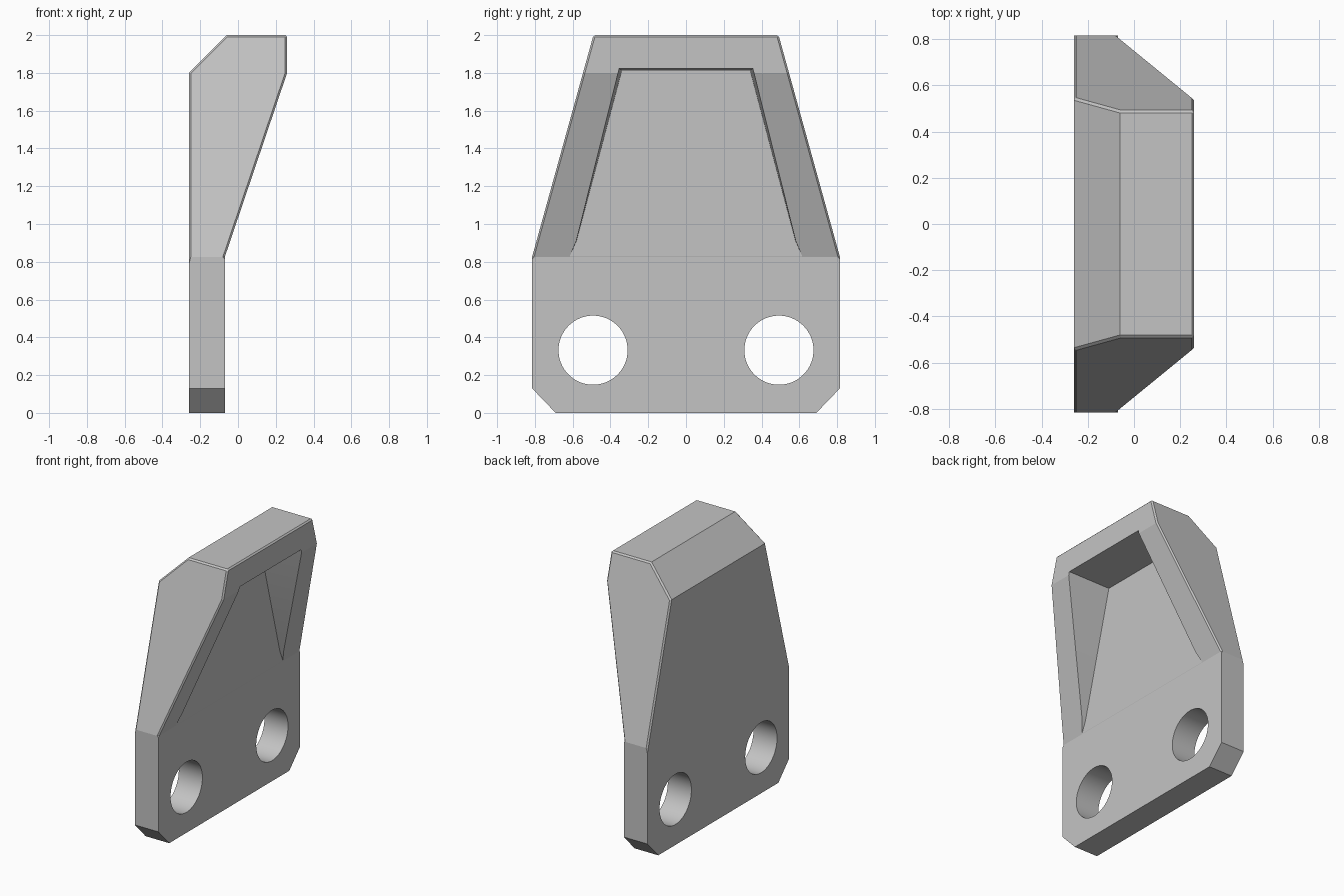
import bpy, bmesh, math
from mathutils import Matrix

if "Cube" in bpy.data.objects:
    bpy.data.objects.remove(bpy.data.objects["Cube"], do_unlink=True)

grey = bpy.data.materials.new("light_grey")
grey.use_nodes = True
COLOUR = (0.55, 0.55, 0.55, 1)
grey.diffuse_color = COLOUR
grey.node_tree.nodes["Principled BSDF"].inputs["Base Color"].default_value = COLOUR


def make_object(name, bm):
    bmesh.ops.recalc_face_normals(bm, faces=bm.faces[:])
    mesh = bpy.data.meshes.new(name)
    bm.to_mesh(mesh)
    bm.free()
    mesh.materials.append(grey)
    obj = bpy.data.objects.new(name, mesh)
    bpy.context.collection.objects.link(obj)
    return obj


def loft(name, start, end):
    """Closed solid between two matching outlines."""
    bm = bmesh.new()
    a = [bm.verts.new(p) for p in start]
    b = [bm.verts.new(p) for p in end]
    bm.faces.new(a)
    bm.faces.new(b)
    for i in range(len(a)):
        j = (i + 1) % len(a)
        bm.faces.new((a[i], a[j], b[j], b[i]))
    return make_object(name, bm)


def combine(target, tool, operation):
    tool.hide_render = True
    mod = target.modifiers.new(operation.lower(), 'BOOLEAN')
    mod.operation = operation
    mod.solver = 'EXACT'
    mod.object = tool
    bpy.context.view_layer.objects.active = target
    bpy.ops.object.modifier_apply(modifier=mod.name)
    bpy.data.objects.remove(tool, do_unlink=True)


def mirrored(half):
    """Full (y, z) outline from its positive-y half, bottom to top."""
    return half + [(-y, z) for y, z in reversed(half)]


# Thickness profile: flat plate flaring into a thick head
BACK, FRONT, NOSE = -0.26, -0.07, 0.26
profile = [(BACK, 0), (FRONT, 0), (FRONT, 0.825), (NOSE, 1.8),
           (NOSE, 2), (-0.06, 2), (BACK, 1.8)]
bracket = loft("bracket_plate", [(x, -1, z) for x, z in profile],
               [(x, 1, z) for x, z in profile])

# Tapered outline with clipped lower corners
outline = mirrored([(0.69, -0.1), (0.69, 0), (0.815, 0.13),
                    (0.815, 0.825), (0.49, 2), (0.463, 2.1)])
combine(bracket, loft("outline_tool", [(-1, y, z) for y, z in outline],
                      [(1, y, z) for y, z in outline]), 'INTERSECT')

# Fine chamfer around the head
bm = bmesh.new()
bm.from_mesh(bracket.data)
bmesh.ops.dissolve_limit(bm, angle_limit=0.01, verts=bm.verts[:], edges=bm.edges[:])
rim = [e for e in bm.edges
       if e.is_convex and e.calc_face_angle(0) > math.radians(50)
       and min(v.co.z for v in e.verts) > 0.8]
bmesh.ops.bevel(bm, geom=rim, offset=0.01, offset_type='OFFSET',
                segments=1, profile=0.5, affect='EDGES', clamp_overlap=True)
bm.to_mesh(bracket.data)
bm.free()

# Recess with slightly drafted walls between the side rails
floor = mirrored([(0.64, 0.7), (0.615, 0.83), (0.58, 0.91), (0.34, 1.812)])
mouth = mirrored([(0.655, 0.7), (0.63, 0.83), (0.595, 0.91), (0.355, 1.825)])
combine(bracket, loft("recess_tool", [(FRONT + 0.001, y, z) for y, z in floor],
                      [(0.3, y, z) for y, z in mouth]), 'DIFFERENCE')

# Two mounting holes
for side in (-1, 1):
    bm = bmesh.new()
    bmesh.ops.create_cone(
        bm, cap_ends=True, segments=64, radius1=0.183, radius2=0.183, depth=1,
        matrix=Matrix.Translation((-0.2, side * 0.492, 0.332))
        @ Matrix.Rotation(math.pi / 2, 4, 'Y'))
    combine(bracket, make_object("hole_tool", bm), 'DIFFERENCE')

# Smooth hole walls, crisp edges elsewhere
bpy.ops.object.select_all(action='DESELECT')
bracket.select_set(True)
bpy.context.view_layer.objects.active = bracket
bpy.ops.object.shade_smooth_by_angle(angle=math.radians(12))
